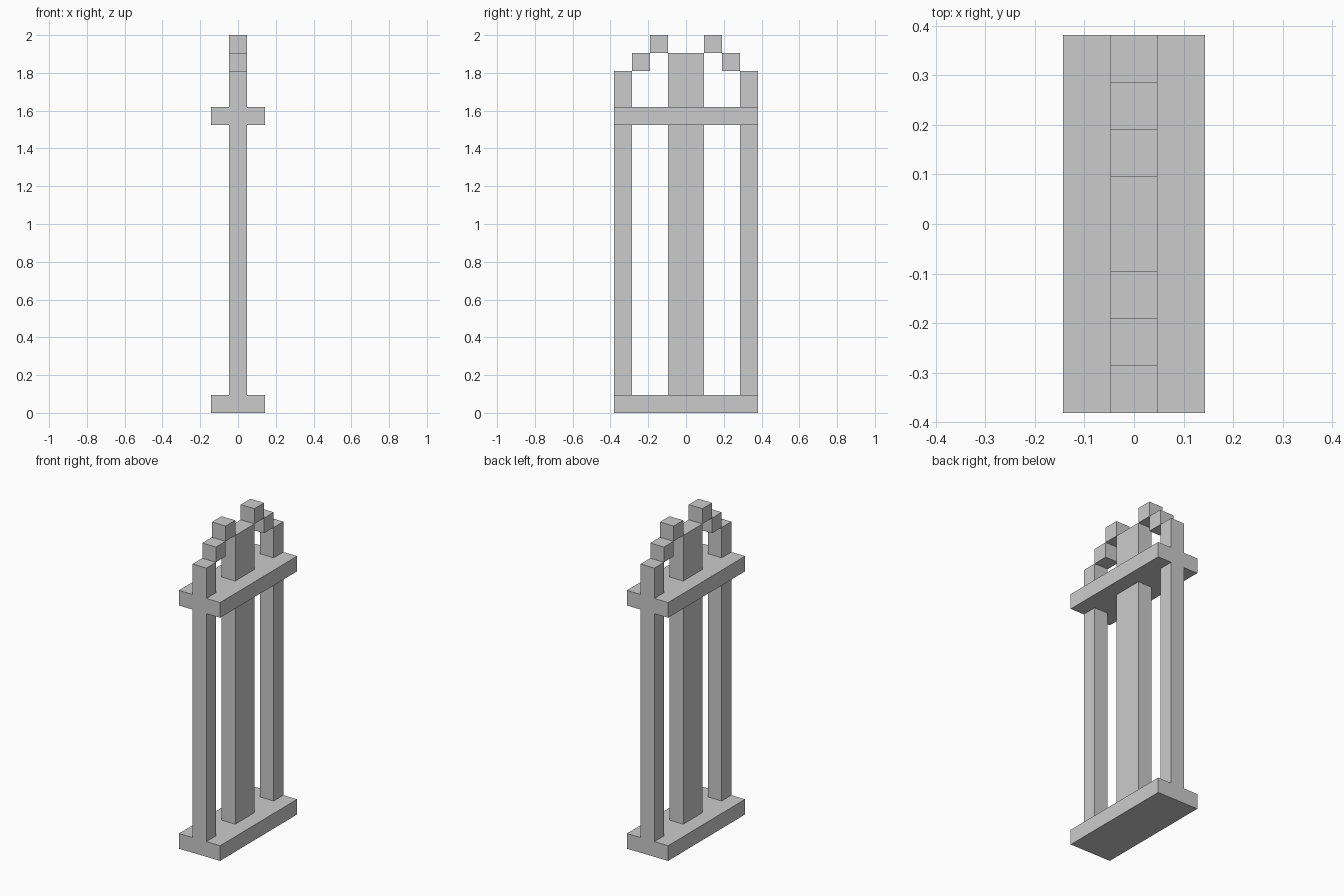
import bpy
import bmesh
from mathutils import Vector

if "Cube" in bpy.data.objects:
    bpy.data.objects.remove(bpy.data.objects["Cube"])

U = 2 / 21  # one block; the model is 21 blocks tall


def box(name, x, y, z):
    """Box from (min, max) ranges given in blocks."""
    bm = bmesh.new()
    bmesh.ops.create_cube(bm, size=U)
    size = Vector((x[1] - x[0], y[1] - y[0], z[1] - z[0]))
    centre = Vector((sum(x), sum(y), sum(z))) * U / 2
    bmesh.ops.scale(bm, vec=size, verts=bm.verts)
    bmesh.ops.translate(bm, vec=centre, verts=bm.verts)
    mesh = bpy.data.meshes.new(name)
    bm.to_mesh(mesh)
    bm.free()
    obj = bpy.data.objects.new(name, mesh)
    bpy.context.collection.objects.link(obj)
    return obj


WIDE, THIN = (-1.5, 1.5), (-0.5, 0.5)

# Base plate and upper shelf
box("base_plate", WIDE, (-4, 4), (0, 1))
box("upper_shelf", WIDE, (-4, 4), (16, 17))

# Central panel, below and above the shelf
box("center_panel_lower", THIN, (-1, 1), (1, 16))
box("center_panel_upper", THIN, (-1, 1), (17, 20))

# Side posts and stepped arch blocks, mirrored front to back
side_parts = [
    ("post_lower", (3, 4), (1, 16)),
    ("post_upper", (3, 4), (17, 19)),
    ("arch_step_low", (2, 3), (19, 20)),
    ("arch_step_high", (1, 2), (20, 21)),
]
for name, (y0, y1), z in side_parts:
    box("back_" + name, THIN, (y0, y1), z)
    box("front_" + name, THIN, (-y1, -y0), z)
